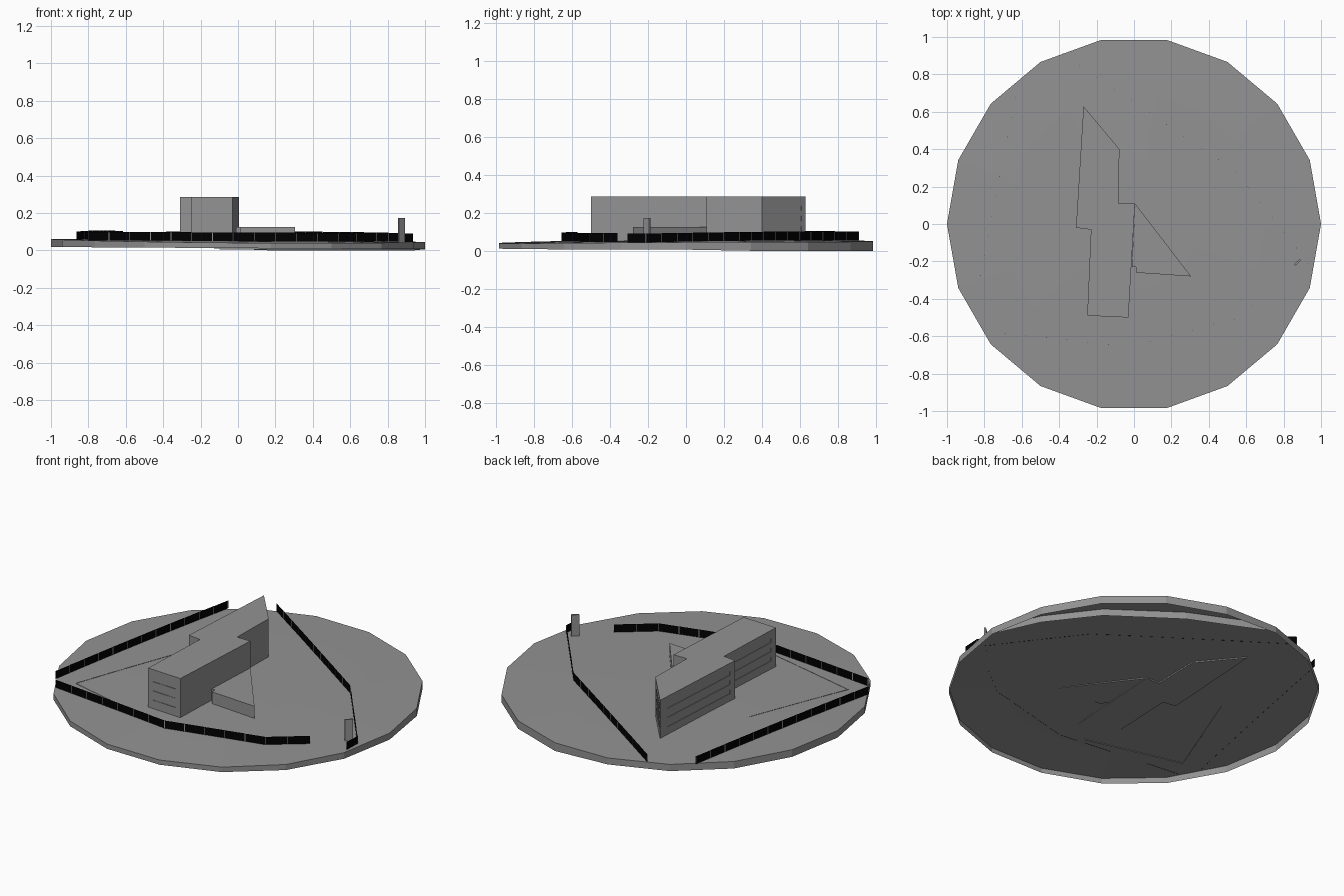
import bpy, bmesh, math
from mathutils import Vector

if "Cube" in bpy.data.objects:
    bpy.data.objects.remove(bpy.data.objects["Cube"])


def material(name, value):
    mat = bpy.data.materials.new(name)
    mat.diffuse_color = (value, value, value, 1)
    mat.use_nodes = True
    mat.node_tree.nodes["Principled BSDF"].inputs["Base Color"].default_value = mat.diffuse_color
    return mat


grey = material("dark_grey", 0.29)
black = material("fence_black", 0.0)


def ground_z(x, y):
    return 0.058 - 0.0075 * x + 0.005 * y - 0.0055 * x * x - 0.013 * y * y


def make(name, bm, mat=grey, fix=True):
    if fix:
        bmesh.ops.recalc_face_normals(bm, faces=bm.faces)
    me = bpy.data.meshes.new(name)
    bm.to_mesh(me)
    bm.free()
    ob = bpy.data.objects.new(name, me)
    bpy.context.collection.objects.link(ob)
    me.materials.append(mat)
    return ob


def add_prism(bm, pts, z0, z1):
    low = [bm.verts.new((x, y, z0)) for x, y in pts]
    top = [bm.verts.new((x, y, z1)) for x, y in pts]
    bm.faces.new(low[::-1])
    bm.faces.new(top)
    n = len(pts)
    for i in range(n):
        j = (i + 1) % n
        bm.faces.new((low[i], low[j], top[j], top[i]))


def prism(name, pts, z0, z1):
    bm = bmesh.new()
    add_prism(bm, pts, z0, z1)
    return make(name, bm)


def strip(a, b, half):
    """Rectangle of given half width around the line a-b."""
    a, b = Vector(a), Vector(b)
    d = (b - a).normalized() * half
    n = Vector((-d.y, d.x))
    return [a - n, b - n, b + n, a + n]


def pieces(path, size):
    """Equal pieces of roughly the given size along a path."""
    for a, b in zip(path, path[1:]):
        a, b = Vector(a), Vector(b)
        n = max(1, round((b - a).length / size))
        for k in range(n):
            yield a.lerp(b, k / n), a.lerp(b, (k + 1) / n)


# Terrain: open-bottomed 18-sided sheet with a skirt, deeper at the back right
SIDES = 18
bm = bmesh.new()
rings = []
for r in (0.35, 0.7, 1.0):
    ring = []
    for i in range(SIDES):
        t = 2 * math.pi * i / SIDES
        x, y = r * math.cos(t), r * math.sin(t)
        ring.append(bm.verts.new((x, y, ground_z(x, y))))
    rings.append(ring)
skirt = []
for i, v in enumerate(rings[-1]):
    bottom = 0.0 if 1 <= i <= 4 else 0.012 - 0.006 * v.co.x
    skirt.append(bm.verts.new((v.co.x, v.co.y, bottom)))
rings.append(skirt)
centre = bm.verts.new((0, 0, ground_z(0, 0)))
for i in range(SIDES):
    j = (i + 1) % SIDES
    bm.faces.new((centre, rings[0][i], rings[0][j]))
    for a, b in zip(rings, rings[1:]):
        bm.faces.new((a[i], b[i], b[j], a[j]))
make("terrain", bm, fix=False)

# Buried edge of the road at the back right
bm = bmesh.new()
row = [(-0.1, 0.98), (0.3, 0.8), (0.67, 0.54), (0.88, 0.27), (0.985, 0.04)]
pairs = [(bm.verts.new((x, y, 0.006)), bm.verts.new((x, y, ground_z(x, y) - 0.003))) for x, y in row]
for p, q in zip(pairs, pairs[1:]):
    bm.faces.new((p[0], q[0], q[1], p[1]))
make("road_edge", bm)

# Low kerbs around the lawn
bm = bmesh.new()
for p, q in pieces([(-0.51, 0.13), (-0.74, -0.47), (-0.16, -0.61)], 0.1):
    z = ground_z(*((p + q) / 2))
    add_prism(bm, strip(p, q, 0.002), z - 0.004, z + 0.0015)
make("lawn_kerb", bm)

# Main building
foot = [(-0.27, 0.63), (-0.31, -0.02), (-0.23, -0.03), (-0.25, -0.49),
        (-0.03, -0.50), (0.005, 0.11), (-0.083, 0.11), (-0.078, 0.40)]
body = prism("building", foot, 0.051, 0.268)
prism("roof_slab", foot, 0.268, 0.285)

# Window bands cut into the facades: start corner, end corner, from, to
bands = [(0, 1, 0.1, 0.93), (2, 3, 0.12, 0.9), (3, 4, 0.15, 0.85), (7, 0, 0.12, 0.9)]
bm = bmesh.new()
for i, j, s, e in bands:
    a, b = Vector(foot[i]), Vector(foot[j])
    for z in (0.115, 0.17, 0.225):
        add_prism(bm, strip(a.lerp(b, s), a.lerp(b, e), 0.003), z - 0.012, z + 0.012)
cutter = make("window_cutter", bm)
cutter.hide_render = True
mod = body.modifiers.new("windows", "BOOLEAN")
mod.operation = "DIFFERENCE"
mod.solver = "EXACT"
mod.object = cutter
bpy.context.view_layer.objects.active = body
bpy.ops.object.modifier_apply(modifier=mod.name)
bpy.data.objects.remove(cutter)

# Low triangular annex
prism("annex", [(0.005, 0.11), (-0.012, -0.23), (0.01, -0.23), (0.01, -0.26), (0.305, -0.28)], 0.051, 0.125)

# Fences: thin black panels with grey posts
runs = [[(-0.615, 0.783), (-0.863, -0.487)],
        [(-0.80, -0.572), (-0.026, -0.655), (0.536, -0.51), (0.728, -0.359)],
        [(-0.383, 0.91), (0.545, 0.28), (0.935, -0.21), (0.93, -0.31)]]
panels, posts = bmesh.new(), bmesh.new()
for run in runs:
    for p, q in pieces(run, 0.11):
        gap = (q - p).normalized() * 0.002
        z = ground_z(*((p + q) / 2))
        z0, z1 = z - 0.001, z + 0.046
        p1, q1 = p + gap, q - gap
        panels.faces.new([panels.verts.new(c) for c in
                          ((*p1, z0), (*q1, z0), (*q1, z1), (*p1, z1))])
        add_prism(posts, strip(p - gap, p + gap, 0.001), z, z1)
make("fence_panels", panels, black)
make("fence_posts", posts)

# Gate pillar
prism("gate_pillar", strip((0.858, -0.22), (0.89, -0.19), 0.005), 0.045, 0.172)
